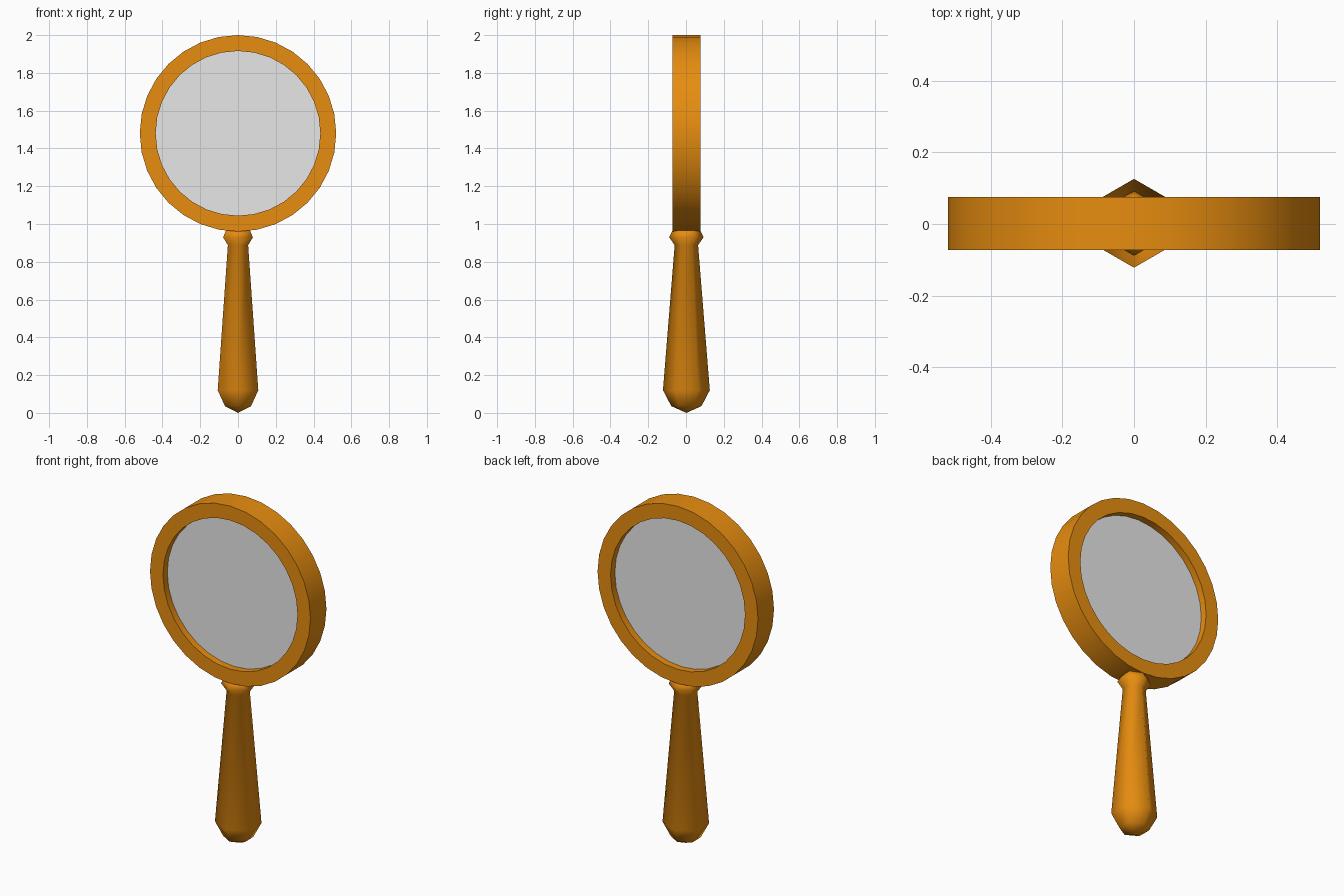
import bpy, bmesh, math

if "Cube" in bpy.data.objects:
    bpy.data.objects.remove(bpy.data.objects["Cube"])

CY = 0.002   # depth centre
CZ = 1.48    # ring centre height

def material(name, rgb):
    m = bpy.data.materials.new(name)
    m.diffuse_color = (*rgb, 1.0)
    m.use_nodes = True
    m.node_tree.nodes["Principled BSDF"].inputs["Base Color"].default_value = m.diffuse_color
    return m

orange = material("orange_wood", (0.8, 0.266, 0.005))
grey = material("pale_glass", (0.8, 0.8, 0.8))

def lathe(name, profile, sides, mat, angle, closed=False, along_y=False):
    """Spin (radius, height) points about z, or about y when along_y is set."""
    bm = bmesh.new()
    rings = []
    for r, h in profile:
        n = 1 if r == 0 else sides
        ring = []
        for i in range(n):
            a = math.pi / 2 + 2 * math.pi * i / sides
            u, v = r * math.cos(a), r * math.sin(a)
            ring.append(bm.verts.new((u, CY + h, CZ + v) if along_y else (u, CY + v, h)))
        rings.append(ring)
    pairs = list(zip(rings, rings[1:]))
    if closed:
        pairs.append((rings[-1], rings[0]))
    for a, b in pairs:
        for i in range(sides):
            j = (i + 1) % sides
            quad = [a[i % len(a)], a[j % len(a)], b[j % len(b)], b[i % len(b)]]
            bm.faces.new(list(dict.fromkeys(quad)))
    bmesh.ops.recalc_face_normals(bm, faces=bm.faces)
    me = bpy.data.meshes.new(name)
    bm.to_mesh(me)
    bm.free()
    me.materials.append(mat)
    ob = bpy.data.objects.new(name, me)
    bpy.context.collection.objects.link(ob)
    bpy.ops.object.select_all(action='DESELECT')
    ob.select_set(True)
    bpy.context.view_layer.objects.active = ob
    bpy.ops.object.shade_smooth_by_angle(angle=math.radians(angle))
    return ob

# Round frame
lathe("frame_ring", [(0.52, -0.074), (0.52, 0.074), (0.436, 0.074), (0.436, -0.074)],
      32, orange, 30, closed=True, along_y=True)

# Lens disc, recessed on both sides
lathe("lens", [(0, -0.034), (0.436, -0.034), (0.436, 0.034), (0, 0.034)],
      32, grey, 30, along_y=True)

# Six-sided handle with softened shading and a collar under the frame
lathe("handle", [(0, 0), (0.08, 0.036), (0.124, 0.12), (0.062, 0.888),
                 (0.091, 0.93), (0.072, 0.968), (0, 0.985)],
      6, orange, 75)
